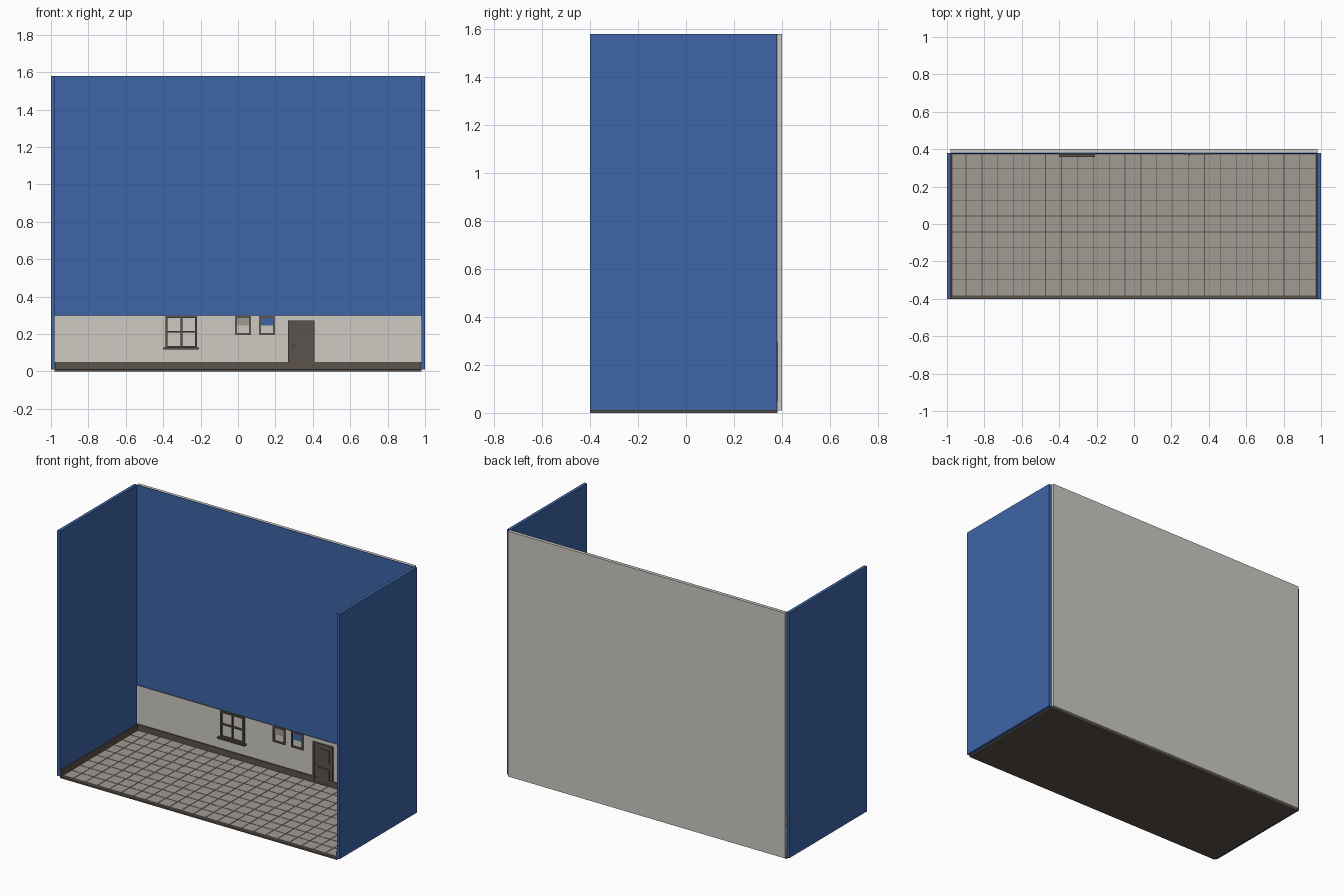
import bpy
import bmesh
from mathutils import Matrix, Vector

cube = bpy.data.objects.get("Cube")
if cube:
    bpy.data.objects.remove(cube, do_unlink=True)


def material(name, rgb):
    m = bpy.data.materials.new(name)
    m.use_nodes = True
    m.diffuse_color = (*rgb, 1)
    m.node_tree.nodes["Principled BSDF"].inputs["Base Color"].default_value = (*rgb, 1)
    return m


BLUE = material("blue", (0.048, 0.130, 0.385))
PLASTER = material("pale plaster", (0.61, 0.59, 0.545))
STONE = material("grey stone", (0.355, 0.33, 0.29))
WOOD = material("dark brown", (0.107, 0.086, 0.070))


def boxes(name, mat, *parts):
    """One object made of boxes, each given as (x0, x1, y0, y1, z0, z1)."""
    bm = bmesh.new()
    for x0, x1, y0, y1, z0, z1 in parts:
        centre = Vector((x0 + x1, y0 + y1, z0 + z1)) / 2
        size = Matrix.Diagonal((x1 - x0, y1 - y0, z1 - z0, 1))
        bmesh.ops.create_cube(bm, size=1, matrix=Matrix.Translation(centre) @ size)
    mesh = bpy.data.meshes.new(name)
    bm.to_mesh(mesh)
    bm.free()
    mesh.materials.append(mat)
    obj = bpy.data.objects.new(name, mesh)
    bpy.context.collection.objects.link(obj)
    return obj


def frame(x0, x1, z0, z1, y0, y1, w):
    """Four bars around a rectangular opening."""
    return [(x0, x0 + w, y0, y1, z0, z1), (x1 - w, x1, y0, y1, z0, z1),
            (x0 + w, x1 - w, y0, y1, z0, z0 + w), (x0 + w, x1 - w, y0, y1, z1 - w, z1)]


FRONT, FACE, BACK = -0.4, 0.382, 0.4
HALF, FLOOR, RAIL, TOP = 0.98, 0.01, 0.3, 1.58

# Floor slab with separate paving tiles
boxes("floor_slab", WOOD, (-HALF, HALF, FRONT, FACE, 0, FLOOR))
pitch, gap = 0.085, 0.0018
xs = [-0.972] + [0.037 + pitch * k for k in range(-11, 11)] + [0.972]
ys = [-0.383] + [pitch * (k + 0.5) for k in range(-4, 4)] + [0.374]
boxes("floor_tiles", STONE, *[
    (a + gap, b - gap, c + gap, d - gap, FLOOR, 0.013)
    for a, b in zip(xs, xs[1:]) for c, d in zip(ys, ys[1:])])

# Walls
boxes("back_wall", PLASTER, (-HALF, HALF, FACE, BACK, FLOOR, TOP))
boxes("back_wall_blue_panel", BLUE, (-HALF, HALF, FACE - 0.004, FACE, RAIL, TOP))
boxes("wall_rail", WOOD, (-HALF, HALF, FACE - 0.006, FACE, RAIL - 0.004, RAIL))
for side, s in (("left", 1), ("right", -1)):
    x0, x1 = sorted((s * HALF, s))
    boxes(side + "_wall", BLUE, (x0, x1, FRONT, 0.38, FLOOR, TOP))
    x0, x1 = sorted((s * HALF, s * 0.973))
    boxes(side + "_skirting", WOOD, (x0, x1, FRONT, FACE, FLOOR, 0.05))
boxes("back_skirting", WOOD, (-0.973, 0.973, FACE - 0.008, FACE, FLOOR, 0.05))

# Large window with crossbars and sill
boxes("large_window_frame", WOOD,
      *frame(-0.388, -0.218, 0.125, 0.296, FACE - 0.012, FACE, 0.011),
      (-0.308, -0.298, FACE - 0.01, FACE, 0.136, 0.285),
      (-0.377, -0.229, FACE - 0.009, FACE, 0.207, 0.216))
boxes("large_window_sill", WOOD, (-0.4, -0.208, FACE - 0.024, FACE, 0.118, 0.127))

# Two small windows, each with a half-drawn blind
for name, x, blind in (("middle", -0.016, STONE), ("left", 0.112, BLUE)):
    boxes(name + "_window_frame", WOOD,
          *frame(x, x + 0.086, 0.195, 0.296, FACE - 0.008, FACE, 0.01))
    boxes(name + "_window_blind", blind,
          (x + 0.01, x + 0.076, FACE - 0.003, FACE, 0.245, 0.286))

# Door with surround, raised panels and knob
x0, x1, z1 = 0.267, 0.408, 0.272
boxes("door_frame", WOOD, *frame(x0, x1, FLOOR, z1, FACE - 0.01, FACE, 0.012))
boxes("door_leaf", WOOD, (x0 + 0.012, x1 - 0.012, FACE - 0.005, FACE, FLOOR, z1 - 0.012))
boxes("door_panels", WOOD, *[
    (x0 + 0.035, x1 - 0.025, FACE - 0.008, FACE - 0.005, a, b)
    for a, b in ((0.04, 0.12), (0.155, 0.24))])
bpy.ops.mesh.primitive_uv_sphere_add(segments=12, ring_count=8, radius=0.005,
                                     location=(0.296, FACE - 0.01, 0.138))
knob = bpy.context.object
knob.name = "door_knob"
knob.data.materials.append(PLASTER)
bpy.ops.object.shade_smooth()
